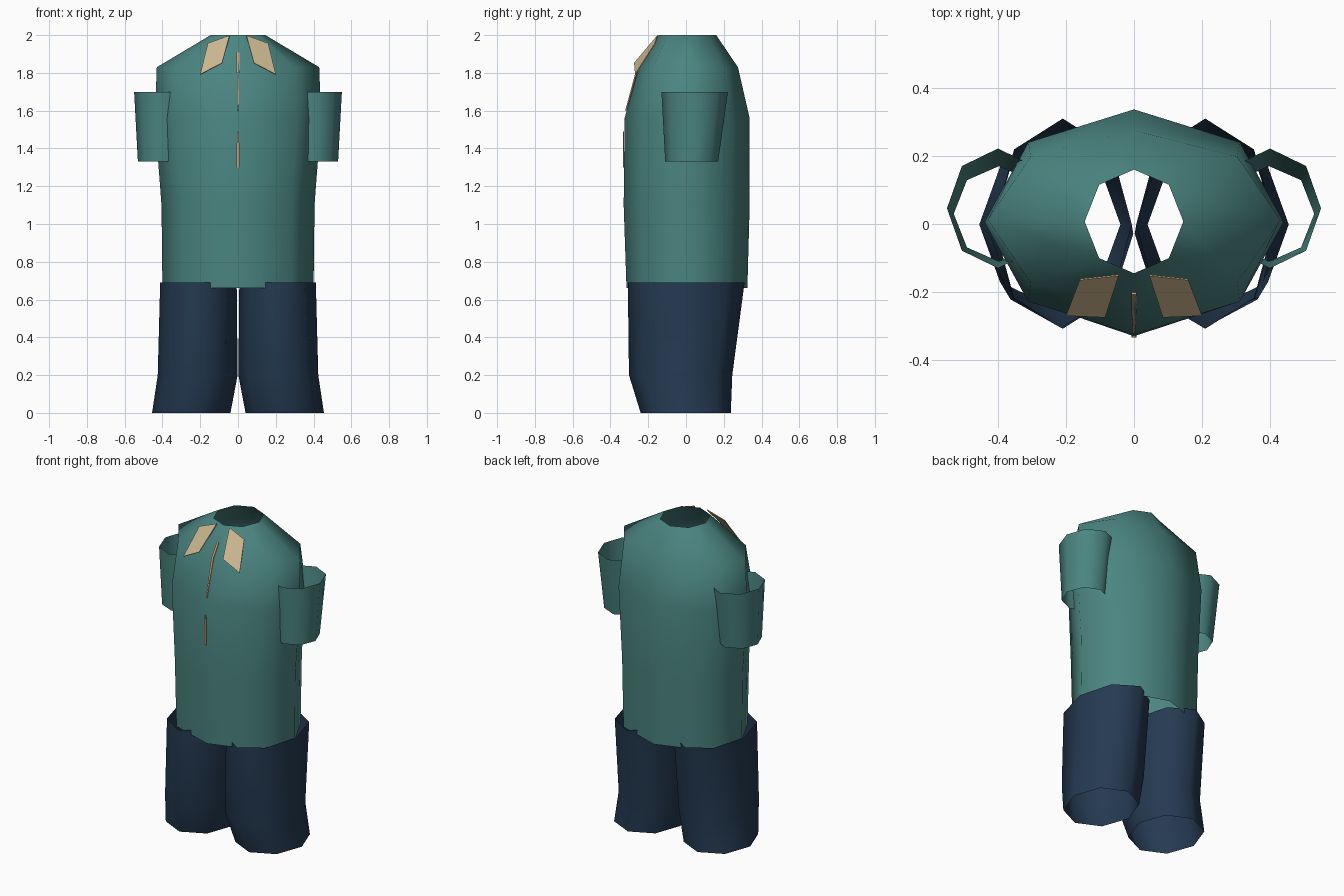
import bpy, bmesh
from math import sin, cos, pi

old = bpy.data.objects.get("Cube")
if old:
    bpy.data.objects.remove(old, do_unlink=True)


def material(name, rgb):
    m = bpy.data.materials.new(name)
    m.use_nodes = True
    color = (*rgb, 1)
    m.diffuse_color = color
    shader = next(n for n in m.node_tree.nodes if n.type == "BSDF_PRINCIPLED")
    shader.inputs["Base Color"].default_value = color
    return m


TEAL = material("teal cloth", (0.07, 0.235, 0.22))
NAVY = material("navy cloth", (0.018, 0.042, 0.083))
CREAM = material("cream collar", (0.60, 0.47, 0.28))
TAN = material("tan trim", (0.56, 0.36, 0.19))


def finish(name, bm, mat, smooth):
    mesh = bpy.data.meshes.new(name)
    bm.normal_update()
    bm.to_mesh(mesh)
    bm.free()
    mesh.materials.append(mat)
    for p in mesh.polygons:
        p.use_smooth = smooth
    obj = bpy.data.objects.new(name, mesh)
    bpy.context.collection.objects.link(obj)
    return obj


def tube(name, rings, mat, side=1, sides=8):
    """Open tube through oval rings given as (z, x min, x max, y min, y max)."""
    bm = bmesh.new()
    loops = []
    for z, x0, x1, y0, y1 in rings:
        loop = []
        for i in range(sides):
            a = 2 * pi * i / sides
            x = (x0 + x1) / 2 + (x1 - x0) / 2 * cos(a)
            y = (y0 + y1) / 2 + (y1 - y0) / 2 * sin(a)
            loop.append(bm.verts.new((side * x, y, z)))
        loops.append(loop)
    for low, high in zip(loops, loops[1:]):
        for i in range(sides):
            j = (i + 1) % sides
            quad = [low[i], low[j], high[j], high[i]]
            bm.faces.new(quad if side > 0 else quad[::-1])
    return finish(name, bm, mat, True)


def plate(name, points, mat, thickness, side=1):
    """Thin plate whose outline is counter-clockwise seen from the front."""
    bm = bmesh.new()
    verts = [bm.verts.new((side * x, y, z)) for x, y, z in points]
    bm.faces.new(verts if side > 0 else verts[::-1])
    obj = finish(name, bm, mat, False)
    mod = obj.modifiers.new("thickness", "SOLIDIFY")
    mod.thickness = thickness
    mod.offset = -1
    return obj


# Shirt body, open at the neck and hem
tube("shirt_body", [
    (0.66, -0.40, 0.40, -0.315, 0.325),
    (1.10, -0.405, 0.405, -0.33, 0.337),
    (1.56, -0.44, 0.44, -0.325, 0.337),
    (1.83, -0.43, 0.43, -0.25, 0.275),
    (2.00, -0.145, 0.145, -0.145, 0.16),
], TEAL)

for label, side in (("left", 1), ("right", -1)):
    # Short sleeve, tapering down
    tube(label + "_sleeve", [
        (1.33, 0.265, 0.53, -0.11, 0.17),
        (1.70, 0.25, 0.55, -0.13, 0.222),
    ], TEAL, side)

    # Trouser leg, flaring outward at the cuff
    tube(label + "_trouser_leg", [
        (0.00, 0.04, 0.455, -0.24, 0.237),
        (0.20, 0.002, 0.425, -0.302, 0.245),
        (0.69, 0.007, 0.412, -0.308, 0.31),
    ], NAVY, side)

    # Collar flap
    plate(label + "_collar_flap", [
        (0.045, -0.152, 1.999), (0.085, -0.275, 1.853),
        (0.20, -0.27, 1.793), (0.16, -0.165, 1.957),
    ], CREAM, 0.005, side)

# Front seam strips, each narrowing to a point
for name, wide_z, wide_y, tip_z, tip_y in (
        ("upper_seam_strip", 1.91, -0.207, 1.60, -0.322),
        ("lower_seam_strip", 1.30, -0.334, 1.49, -0.334)):
    mid_z = 1.83 if wide_z > tip_z else 1.42
    mid_y = -0.26 if wide_z > tip_z else -0.334
    w = 0.007
    outline = [(-w, wide_y, wide_z), (-w, mid_y, mid_z), (-w / 2, tip_y, tip_z),
               (w / 2, tip_y, tip_z), (w, mid_y, mid_z), (w, wide_y, wide_z)]
    if wide_z < tip_z:
        outline.reverse()
    plate(name, outline, TAN, 0.006)
